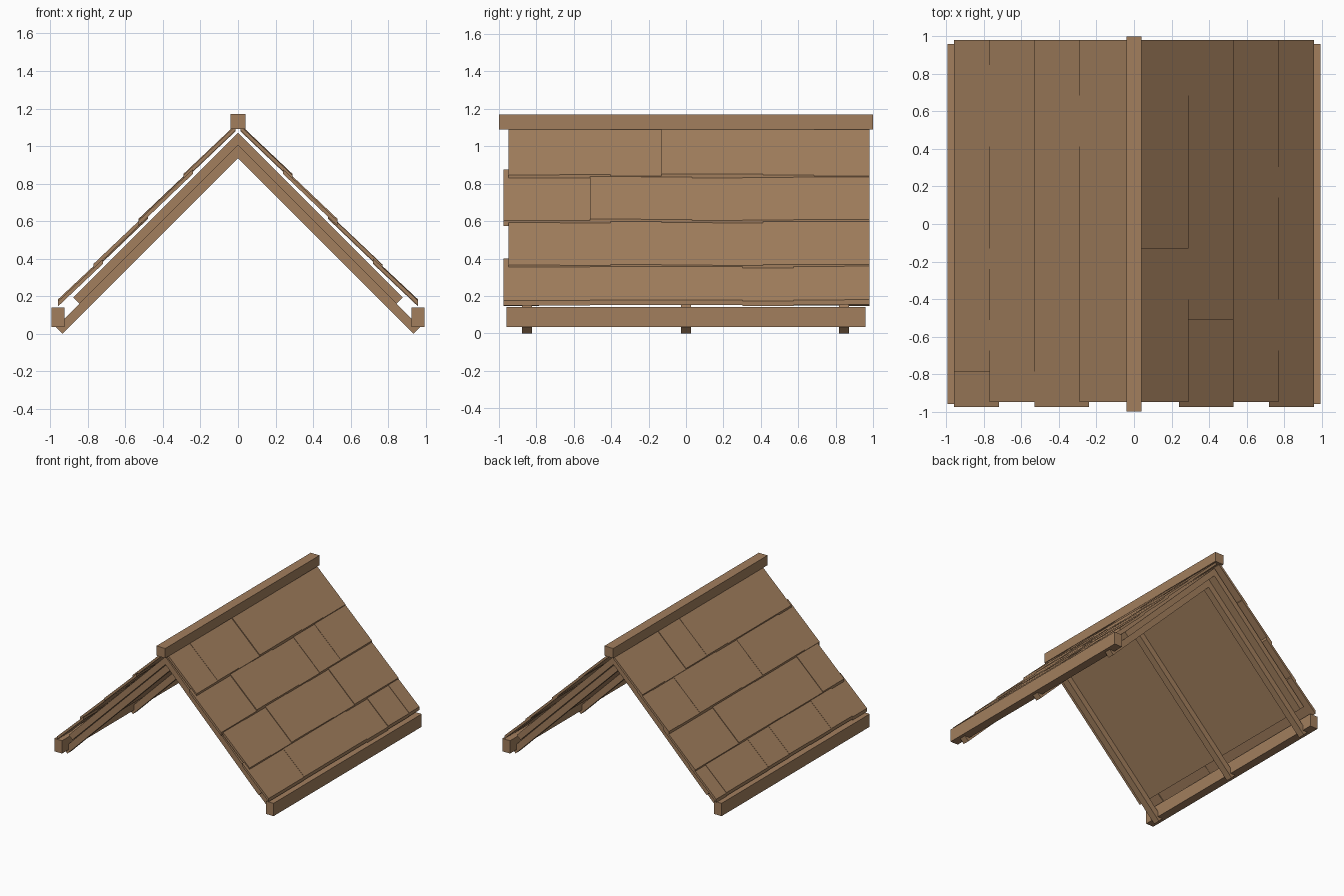
import bpy, bmesh, random

if "Cube" in bpy.data.objects:
    bpy.data.objects.remove(bpy.data.objects["Cube"])

random.seed(4)

wood = bpy.data.materials.new("brown_wood")
wood.diffuse_color = (0.36, 0.21, 0.11, 1)
wood.use_nodes = True
wood.node_tree.nodes["Principled BSDF"].inputs["Base Color"].default_value = wood.diffuse_color


def prism(bm, profile, y0, y1):
    """Extrude an x-z profile from y0 to y1."""
    a = [bm.verts.new((x, y0, z)) for x, z in profile]
    b = [bm.verts.new((x, y1, z)) for x, z in profile]
    n = len(a)
    bm.faces.new(a)
    bm.faces.new(b[::-1])
    for i in range(n):
        j = (i + 1) % n
        bm.faces.new((a[i], b[i], b[j], a[j]))


def finish(name, bm):
    bmesh.ops.recalc_face_normals(bm, faces=bm.faces)
    me = bpy.data.meshes.new(name)
    bm.to_mesh(me)
    bm.free()
    me.materials.append(wood)
    ob = bpy.data.objects.new(name, me)
    bpy.context.collection.objects.link(ob)


def part(name, profile, y0, y1, side=1):
    bm = bmesh.new()
    prism(bm, [(side * x, z) for x, z in profile], y0, y1)
    finish(name, bm)


def box(x0, x1, z0, z1):
    return [(x0, z0), (x1, z0), (x1, z1), (x0, z1)]


def slope_board(c0, c1, x_low):
    """45 degree board between lines x+z=c0 and x+z=c1, square cut at the low end."""
    h = (c1 - c0) / 2
    return [(0, c0), (x_low, c0 - x_low), (x_low + h, c1 - x_low - h), (0, c1)]


# ridge beam
part("ridge_beam", box(-0.04, 0.04, 1.09, 1.17), -1, 1)

for side, label in ((1, "right"), (-1, "left")):
    # eave beam along the lower edge
    part(label + "_eave_beam", box(0.925, 0.995, 0.035, 0.14), -0.96, 0.96, side)
    # three sloping rafters
    for i, y in enumerate((-0.85, 0, 0.845)):
        part(f"{label}_rafter_{i + 1}", slope_board(0.935, 1.005, 0.935),
             y - 0.0275, y + 0.0275, side)
    # roof deck on the rafters
    part(label + "_roof_deck", slope_board(1.005, 1.07, 0.845), -0.94, 0.94, side)

    # four overlapping shingle rows, joints staggered
    bm = bmesh.new()
    for row in range(4):
        x0 = max(0.24 * row, 0.012)
        x1 = min(0.24 * (row + 1) + 0.05, 0.96)
        odd = row % 2
        y = -0.975 if odd else -0.95
        nxt = -0.785 if odd else -0.675
        while y < 0.95:
            end = min(nxt, 0.98)
            if end > 0.9:
                end = 0.98
            lift = random.choice((-0.004, 0, 0.003, 0.006))
            top, low = 1.121 + lift, 1.136 + lift
            pts = [(x0, top - 0.025 - x0), (x1, low - 0.027 - x1),
                   (x1, low - x1), (x0, top - x0)]
            prism(bm, [(side * x, z) for x, z in pts], y, end)
            y, nxt = end, end + 0.272
    finish(label + "_shingles", bm)
